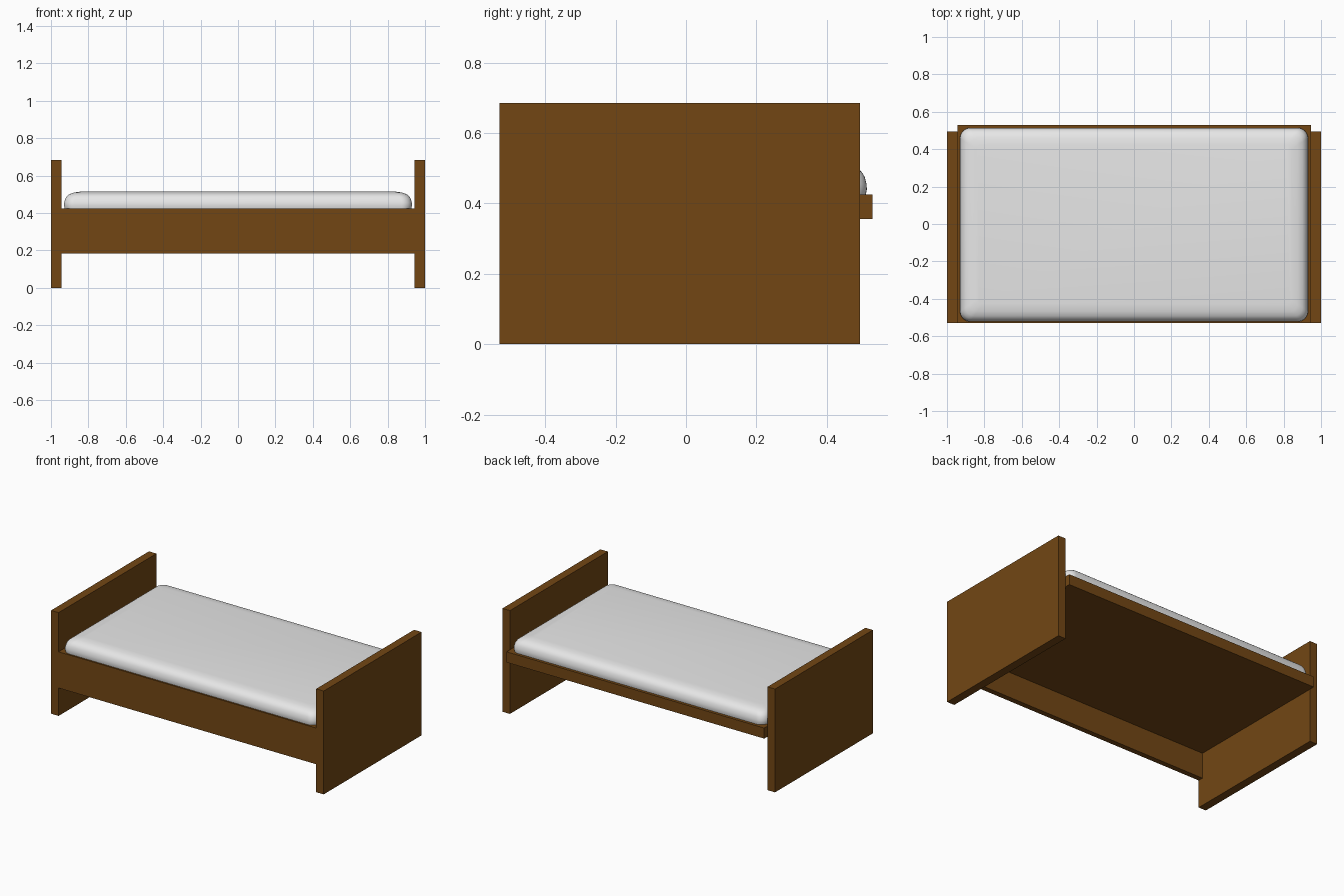
import bpy
import bmesh
from math import cos, sin, pi

default = bpy.data.objects.get("Cube")
if default:
    bpy.data.objects.remove(default, do_unlink=True)


def make_material(name, colour):
    mat = bpy.data.materials.new(name)
    mat.use_nodes = True
    mat.diffuse_color = colour
    mat.node_tree.nodes["Principled BSDF"].inputs["Base Color"].default_value = colour
    return mat


wood = make_material("brown wood", (0.17, 0.062, 0.007, 1))
fabric = make_material("pale fabric", (0.8, 0.8, 0.8, 1))


def add_object(name, bm, mat):
    bmesh.ops.recalc_face_normals(bm, faces=bm.faces)
    mesh = bpy.data.meshes.new(name)
    bm.to_mesh(mesh)
    bm.free()
    mesh.materials.append(mat)
    obj = bpy.data.objects.new(name, mesh)
    bpy.context.collection.objects.link(obj)
    return obj


def box(name, low, high, mat):
    bm = bmesh.new()
    bmesh.ops.create_cube(bm, size=1)
    for v in bm.verts:
        v.co = [(a + b) / 2 + c * (b - a) for a, b, c in zip(low, high, v.co)]
    return add_object(name, bm, mat)


# Wooden frame: two end boards, a bed base and a deep front panel
BOARD_IN, FRONT, BACK = 0.945, -0.53, 0.53
box("left_end_board", (BOARD_IN, FRONT, 0), (1, 0.495, 0.685), wood)
box("right_end_board", (-1, FRONT, 0), (-BOARD_IN, 0.495, 0.685), wood)
box("bed_base", (-BOARD_IN, FRONT, 0.355), (BOARD_IN, BACK, 0.425), wood)
box("front_panel", (-BOARD_IN, FRONT, 0.185), (BOARD_IN, -0.495, 0.355), wood)


def rounded_ring(bm, half_x, half_y, centre_y, radius, z, steps=8):
    ring = []
    for quarter, (sx, sy) in enumerate([(1, 1), (-1, 1), (-1, -1), (1, -1)]):
        for i in range(steps + 1):
            a = (quarter + i / steps) * pi / 2
            ring.append(bm.verts.new((sx * (half_x - radius) + radius * cos(a),
                                      centre_y + sy * (half_y - radius) + radius * sin(a), z)))
    return ring


# Mattress: rounded rectangles lofted up to a soft crown (inset, height)
crown = [(0.003, 0.425), (0, 0.44), (0.001, 0.455), (0.006, 0.475), (0.015, 0.49),
         (0.03, 0.502), (0.055, 0.51), (0.09, 0.515)]
bm = bmesh.new()
rings = [rounded_ring(bm, 0.93 - d, 0.518 - d, -0.004, 0.055 - d * 0.3, z)
         for d, z in crown]
for lower, upper in zip(rings, rings[1:]):
    for i in range(len(lower)):
        j = (i + 1) % len(lower)
        bm.faces.new((lower[i], lower[j], upper[j], upper[i]))
bm.faces.new(rings[-1])
bm.faces.new(rings[0][::-1])
mattress = add_object("mattress", bm, fabric)

bpy.ops.object.select_all(action="DESELECT")
mattress.select_set(True)
bpy.context.view_layer.objects.active = mattress
bpy.ops.object.shade_smooth_by_angle()
